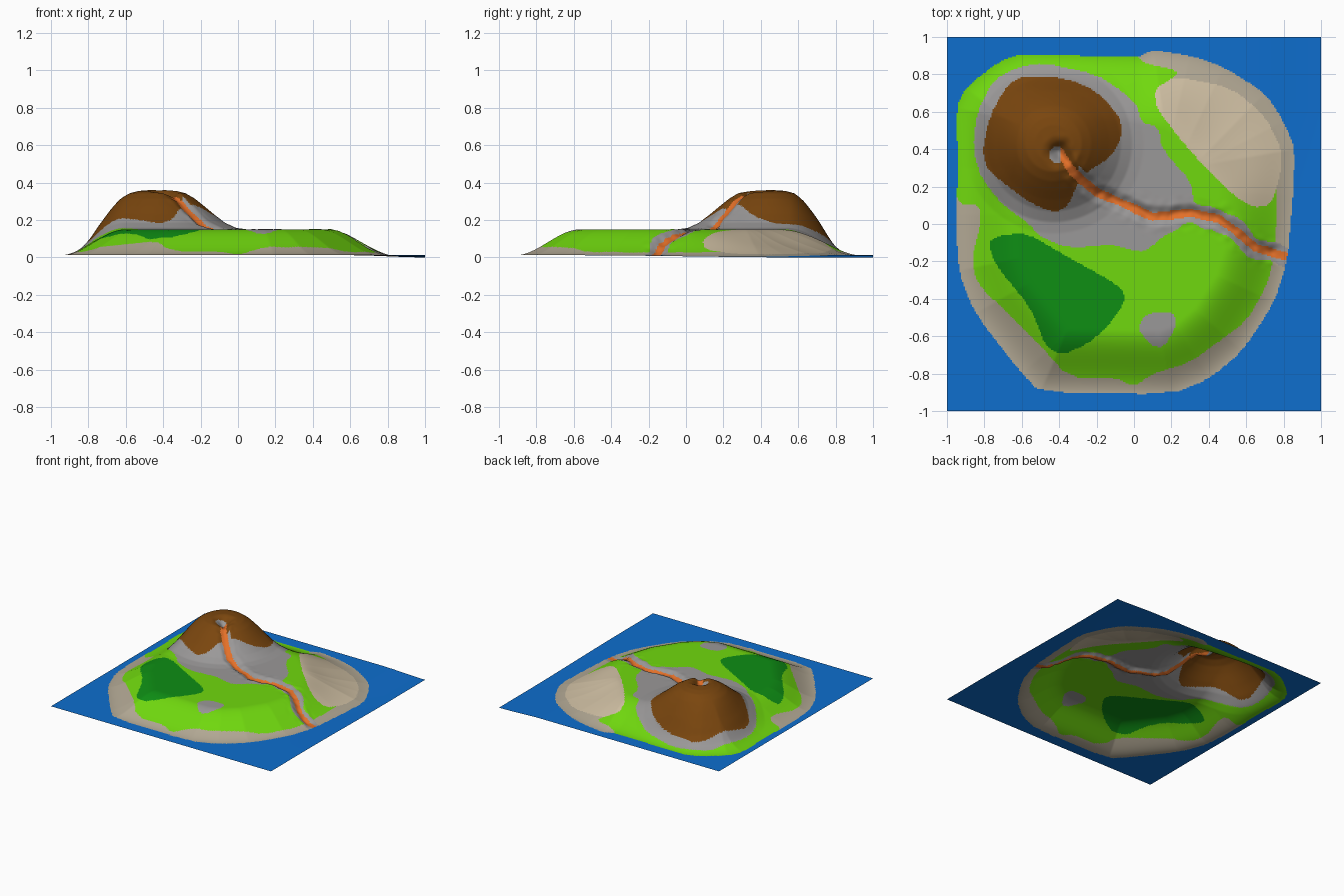
import bpy, bmesh, math
from mathutils import Vector, noise

if "Cube" in bpy.data.objects:
    bpy.data.objects.remove(bpy.data.objects["Cube"])

N = 270          # grid cells per side
SEA = 0.012

def smooth_outline(pts):
    """One corner-cutting pass on a closed outline."""
    out = []
    for (ax, ay), (bx, by) in zip(pts, pts[1:] + pts[:1]):
        out += [(ax * .8 + bx * .2, ay * .8 + by * .2), (ax * .2 + bx * .8, ay * .2 + by * .8)]
    return out

def inside(poly, box, x, y):
    if x < box[0] or x > box[1] or y < box[2] or y > box[3]:
        return False
    c = False
    px, py = poly[-1]
    for qx, qy in poly:
        if (qy > y) != (py > y) and x < (px - qx) * (y - qy) / (py - qy) + qx:
            c = not c
        px, py = qx, qy
    return c

def path_dist(segs, x, y):
    best = 9.0
    for ax, ay, dx, dy, l2 in segs:
        t = ((x - ax) * dx + (y - ay) * dy) / l2
        t = 0 if t < 0 else 1 if t > 1 else t
        ex, ey = x - ax - t * dx, y - ay - t * dy
        d = ex * ex + ey * ey
        if d < best:
            best = d
    return math.sqrt(best)

def segments(pts):
    return [(a[0], a[1], b[0] - a[0], b[1] - a[1], (b[0] - a[0]) ** 2 + (b[1] - a[1]) ** 2)
            for a, b in zip(pts, pts[1:])]

def step(t):
    t = max(0.0, min(1.0, t))
    return t * t * (3 - 2 * t)

# Region outlines, seen from above
shore = [(-.95, .62), (-.9, .73), (-.72, .87), (-.6, .91), (.02, .89), (.1, .93), (.3, .9), (.48, .84),
         (.7, .7), (.8, .55), (.86, .4), (.85, .15), (.82, -.2), (.75, -.42), (.58, -.68), (.4, -.83),
         (.2, -.91), (-.5, -.9), (-.6, -.8), (-.85, -.48), (-.94, -.25), (-.95, .05), (-.94, .3)]
grass = [(-.96, .62), (-.9, .74), (-.72, .88), (-.6, .92), (.02, .9), (.05, .86), (.24, .82), (.2, .77),
         (.3, .5), (.6, .3), (.76, .26), (.76, -.06), (.74, -.22), (.7, -.35), (.6, -.52), (.45, -.63),
         (.3, -.74), (.1, -.8), (0, -.87), (-.1, -.82), (-.35, -.82), (-.5, -.65), (-.65, -.5),
         (-.83, -.33), (-.87, -.2), (-.82, 0), (-.82, .1), (-.95, .11), (-.95, .3)]
dune = [(.11, .72), (.12, .62), (.25, .45), (.4, .28), (.55, .14), (.64, .09), (.73, .1), (.78, .25),
        (.79, .4), (.7, .58), (.52, .73), (.22, .79)]
rock = [(-.86, .4), (-.84, .6), (-.75, .77), (-.62, .84), (-.48, .86), (-.2, .8), (-.05, .7), (.02, .63),
        (.04, .54), (.13, .52), (.15, .4), (.31, .22), (.32, .08), (.25, -.02), (.15, -.07), (.06, -.15),
        (-.05, -.13), (-.12, -.11), (-.35, -.13), (-.5, -.07), (-.56, 0), (-.7, .1), (-.82, .25)]
cone = [(-.81, .4), (-.77, .58), (-.68, .74), (-.6, .79), (-.36, .78), (-.2, .71), (-.08, .58),
        (-.06, .48), (-.12, .36), (-.25, .28), (-.31, .2), (-.35, .1), (-.42, .06), (-.55, .11),
        (-.7, .22), (-.79, .3)]
forest = [(-.78, -.1), (-.72, -.06), (-.57, -.05), (-.4, -.15), (-.06, -.34), (-.05, -.42), (-.15, -.56),
          (-.25, -.64), (-.38, -.7), (-.47, -.66), (-.55, -.45), (-.74, -.22)]
boulder_patch = [(.02, -.56), (.06, -.48), (.21, -.47), (.23, -.54), (.16, -.66), (.09, -.65)]
lava = [(-.4, .39), (-.33, .28), (-.2, .17), (-.08, .12), (.1, .04), (.18, .045), (.3, .06), (.45, .03),
        (.56, -.05), (.65, -.13), (.8, -.17)]

# One flat colour per ground type (given as display values)
palette = [("sea_blue", (14, 110, 206)), ("beach_sand", (178, 168, 148)), ("grass_green", (112, 216, 14)),
           ("dune_sand", (206, 190, 162)), ("rock_grey", (154, 152, 152)), ("cone_brown", (122, 70, 14)),
           ("forest_green", (14, 142, 20)), ("lava_orange", (228, 112, 40))]

def linear(c):
    c /= 255
    return c / 12.92 if c < .04045 else ((c + .055) / 1.055) ** 2.4

shore_segs, lava_segs = segments(shore + shore[:1]), segments(lava)

def region(pts):
    p = smooth_outline(pts)
    return p, (min(a for a, b in p), max(a for a, b in p), min(b for a, b in p), max(b for a, b in p))

shore_r = region(shore)
raw_shore = (shore, (-1, 1, -1, 1))
layers = [(region(p), i) for p, i in ((forest, 6), (cone, 5), (rock, 4), (boulder_patch, 4),
                                      (dune, 3), (grass, 2))]

# Volcano profile: height added at each radius
profile = [(0, .213), (.1, .206), (.15, .193), (.2, .164), (.25, .124), (.3, .082), (.36, .036),
           (.42, .008), (.48, 0), (9, 0)]

def cone_height(r):
    for (r0, h0), (r1, h1) in zip(profile, profile[1:]):
        if r <= r1:
            return h0 + (h1 - h0) * (r - r0) / (r1 - r0)
    return 0

def height(x, y):
    # sea bed sinks slightly toward the right
    sea = SEA * (1 - .95 * step((x - .6) / .4) * step((y + .6) / 1.2))
    if not inside(*raw_shore, x, y):
        return sea
    d = path_dist(shore_segs, x, y)
    wide = .34 + .25 * math.exp(-((x - .5) ** 2 + (y - .5) ** 2) / .09)
    z = sea + (.15 - sea) * step(d / wide)
    z += cone_height(math.hypot(x + .43, y - .43)) * step(d / .2)
    # crater dip
    z -= .035 * (1 - step(math.hypot(x + .4, y - .38) / .1))
    # lava channel with rough banks
    if -.5 < x < .85 and -.3 < y < .5:
        q = path_dist(lava_segs, x, y)
        if q < .12:
            n = noise.noise(Vector((x * 22, y * 22, 0)))
            z += (-.024 * (1 - step(q / .06)) + .008 * n * (1 - step(q / .12))) * step(d / .1)
    return max(z, 0)

def ground(x, y):
    if not inside(*shore_r, x, y):
        return 0
    if -.5 < x < .85 and -.3 < y < .5:
        q = path_dist(lava_segs, x, y)
        if math.hypot(x + .41, y - .37) < .045 and x < -.39:
            return 4
        if q < .022 + .006 * noise.noise(Vector((x * 9, y * 9, 3))):
            return 7
        if q < .055 + .025 * noise.noise(Vector((x * 9, y * 9, 0))) and x > -.3:
            return 4
    for r, i in layers:
        if inside(*r, x, y):
            return i
    return 1

# Island and sea: one continuous relief sheet
bm = bmesh.new()
bmesh.ops.create_grid(bm, x_segments=N, y_segments=N, size=1)
for v in bm.verts:
    v.co.z = height(v.co.x, v.co.y)
for f in bm.faces:
    c = f.calc_center_median()
    f.material_index = ground(c.x, c.y)
    f.smooth = True
mesh = bpy.data.meshes.new("volcanic_island")
bm.to_mesh(mesh)
bm.free()
for name, rgb in palette:
    m = bpy.data.materials.new(name)
    m.diffuse_color = (*[linear(c) for c in rgb], 1)
    m.use_nodes = True
    m.node_tree.nodes["Principled BSDF"].inputs["Base Color"].default_value = m.diffuse_color
    mesh.materials.append(m)
island = bpy.data.objects.new("volcanic_island", mesh)
bpy.context.collection.objects.link(island)
